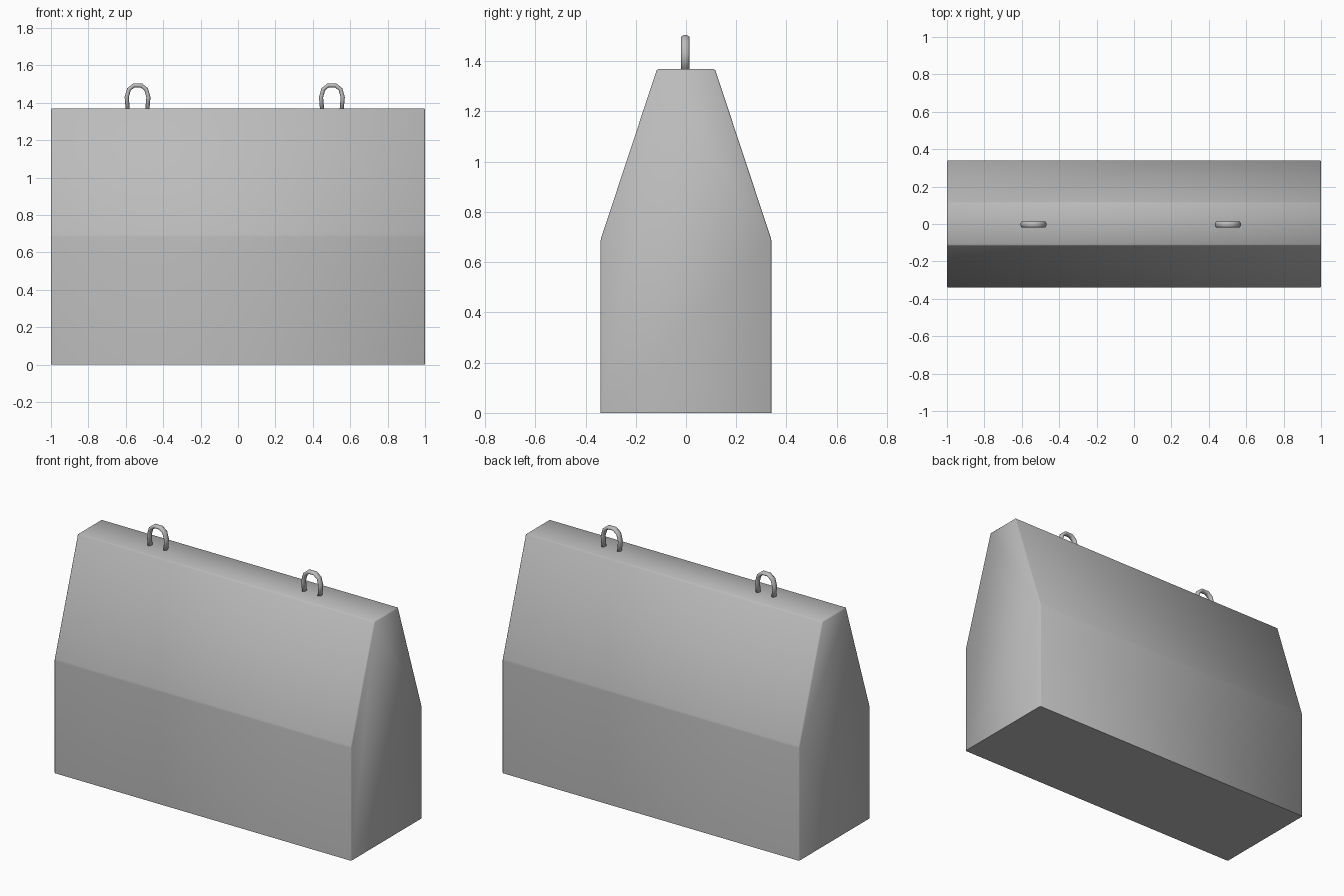
import bpy, bmesh, math
from mathutils import Vector

cube = bpy.data.objects.get("Cube")
if cube:
    bpy.data.objects.remove(cube, do_unlink=True)


def make_material(name, color):
    mat = bpy.data.materials.new(name)
    mat.use_nodes = True
    mat.diffuse_color = color
    mat.node_tree.nodes["Principled BSDF"].inputs["Base Color"].default_value = color
    return mat


grey = make_material("concrete grey", (0.5, 0.5, 0.5, 1))


def add_object(name, bm):
    bmesh.ops.recalc_face_normals(bm, faces=bm.faces)
    for face in bm.faces:
        face.smooth = True
    mesh = bpy.data.meshes.new(name)
    bm.to_mesh(mesh)
    bm.free()
    mesh.materials.append(grey)
    obj = bpy.data.objects.new(name, mesh)
    bpy.context.collection.objects.link(obj)
    return obj


# Block: tapered end profile extruded along x, slim chamfers, crisp base
half = [(0.34, 0), (0.34, 0.69), (0.115, 1.37)]
profile = half + [(-y, z) for y, z in reversed(half)]
bm = bmesh.new()
end = bm.faces.new([bm.verts.new((-1, y, z)) for y, z in profile])
side = bmesh.ops.extrude_face_region(bm, geom=[end], use_keep_orig=True)
bmesh.ops.translate(bm, vec=(2, 0, 0),
                    verts=[g for g in side["geom"] if isinstance(g, bmesh.types.BMVert)])
upper = [e for e in bm.edges if max(v.co.z for v in e.verts) > 0.01]
bmesh.ops.bevel(bm, geom=upper, offset=0.006, segments=1, affect='EDGES')
for edge in bm.edges:
    if all(v.co.z < 0.001 for v in edge.verts):
        edge.smooth = False
add_object("block", bm)


# Lifting loops: oval section swept along a horseshoe path
def lifting_loop(name, x):
    arm = [(0.052, 1.36), (0.058, 1.43), (0.046, 1.472), (0.02, 1.493)]
    path = [Vector((px, 0, pz)) for px, pz in arm]
    path += [Vector((-p.x, 0, p.z)) for p in reversed(path)]
    bm = bmesh.new()
    rings = []
    sides = 8
    for i, p in enumerate(path):
        tangent = (path[min(i + 1, len(path) - 1)] - path[max(i - 1, 0)]).normalized()
        across = Vector((tangent.z, 0, -tangent.x))
        ring = []
        for k in range(sides):
            a = math.tau * (k + 0.5) / sides
            q = p + across * 0.012 * math.cos(a) + Vector((0, 0.018 * math.sin(a), 0))
            ring.append(bm.verts.new(q + Vector((x, -0.003, 0))))
        rings.append(ring)
    for a, b in zip(rings, rings[1:]):
        for k in range(sides):
            n = (k + 1) % sides
            bm.faces.new((a[k], a[n], b[n], b[k]))
    bm.faces.new(rings[0])
    bm.faces.new(rings[-1])
    add_object(name, bm)


lifting_loop("right_lifting_loop", -0.537)
lifting_loop("left_lifting_loop", 0.502)
